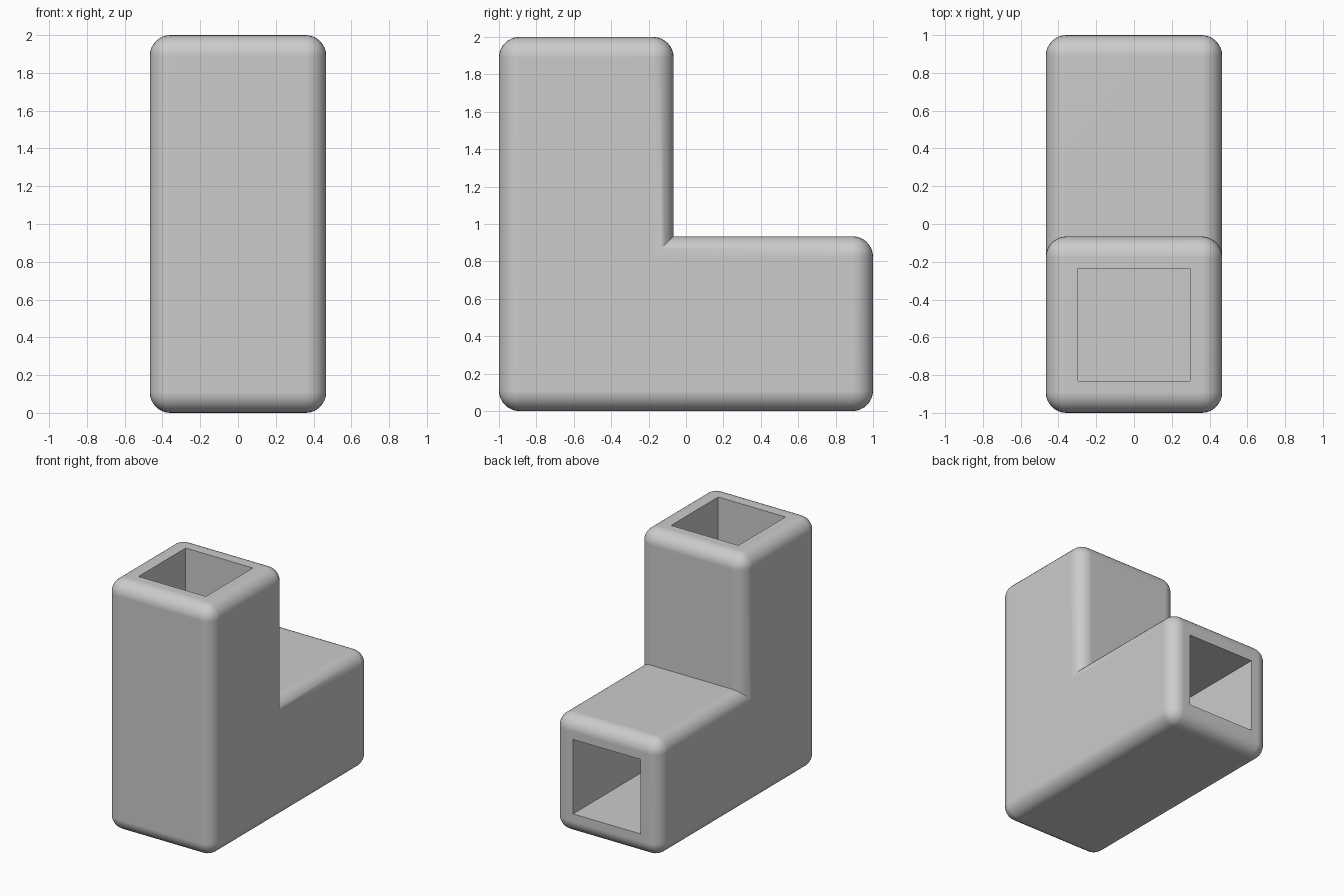
import bpy
import bmesh

HALF = 0.467      # half the width of each square arm
WALL = 0.17       # thickness between outside and bore
RADIUS = 0.11     # rounding of the outer edges

cube = bpy.data.objects.get("Cube")
if cube:
    bpy.data.objects.remove(cube, do_unlink=True)

grey = bpy.data.materials.new("plain grey")
grey.use_nodes = True
colour = (0.6, 0.6, 0.6, 1)
grey.diffuse_color = colour
grey.node_tree.nodes["Principled BSDF"].inputs["Base Color"].default_value = colour


def elbow(name, inset, reach, rounding=0):
    """L-shaped prism: one arm up, one arm back, optionally rounded."""
    low, high = inset, 2 * HALF - inset
    half = HALF - inset
    profile = [(low, low), (reach, low), (reach, high),
               (high, high), (high, reach), (low, reach)]
    bm = bmesh.new()
    face = bm.faces.new([bm.verts.new((-half, y - 1, z)) for y, z in profile])
    extruded = bmesh.ops.extrude_face_region(bm, geom=[face])
    top = [g for g in extruded["geom"] if isinstance(g, bmesh.types.BMVert)]
    bmesh.ops.translate(bm, verts=top, vec=(2 * half, 0, 0))
    bmesh.ops.recalc_face_normals(bm, faces=bm.faces)
    if rounding:
        # The inner crease between the arms stays sharp
        edges = [e for e in bm.edges if e.is_convex]
        bmesh.ops.bevel(bm, geom=edges, offset=rounding, offset_type='OFFSET',
                        segments=8, profile=0.5, affect='EDGES')
    mesh = bpy.data.meshes.new(name)
    bm.to_mesh(mesh)
    bm.free()
    mesh.materials.append(grey)
    obj = bpy.data.objects.new(name, mesh)
    bpy.context.collection.objects.link(obj)
    return obj


# Rounded outer body and the square bore running through both arms
body = elbow("elbow_tube", 0, 2, RADIUS)
bore = elbow("bore_cutter", WALL, 2.2)
bore.hide_render = True

bpy.ops.object.select_all(action='DESELECT')
body.select_set(True)
bpy.context.view_layer.objects.active = body
cut = body.modifiers.new("bore", 'BOOLEAN')
cut.operation = 'DIFFERENCE'
cut.solver = 'EXACT'
cut.object = bore
bpy.ops.object.modifier_apply(modifier=cut.name)
bpy.data.objects.remove(bore, do_unlink=True)

# Smooth rounded edges with flat sides
bpy.ops.object.shade_smooth_by_angle(angle=0.6)
soft = body.modifiers.new("flat sides", 'WEIGHTED_NORMAL')
soft.keep_sharp = True
